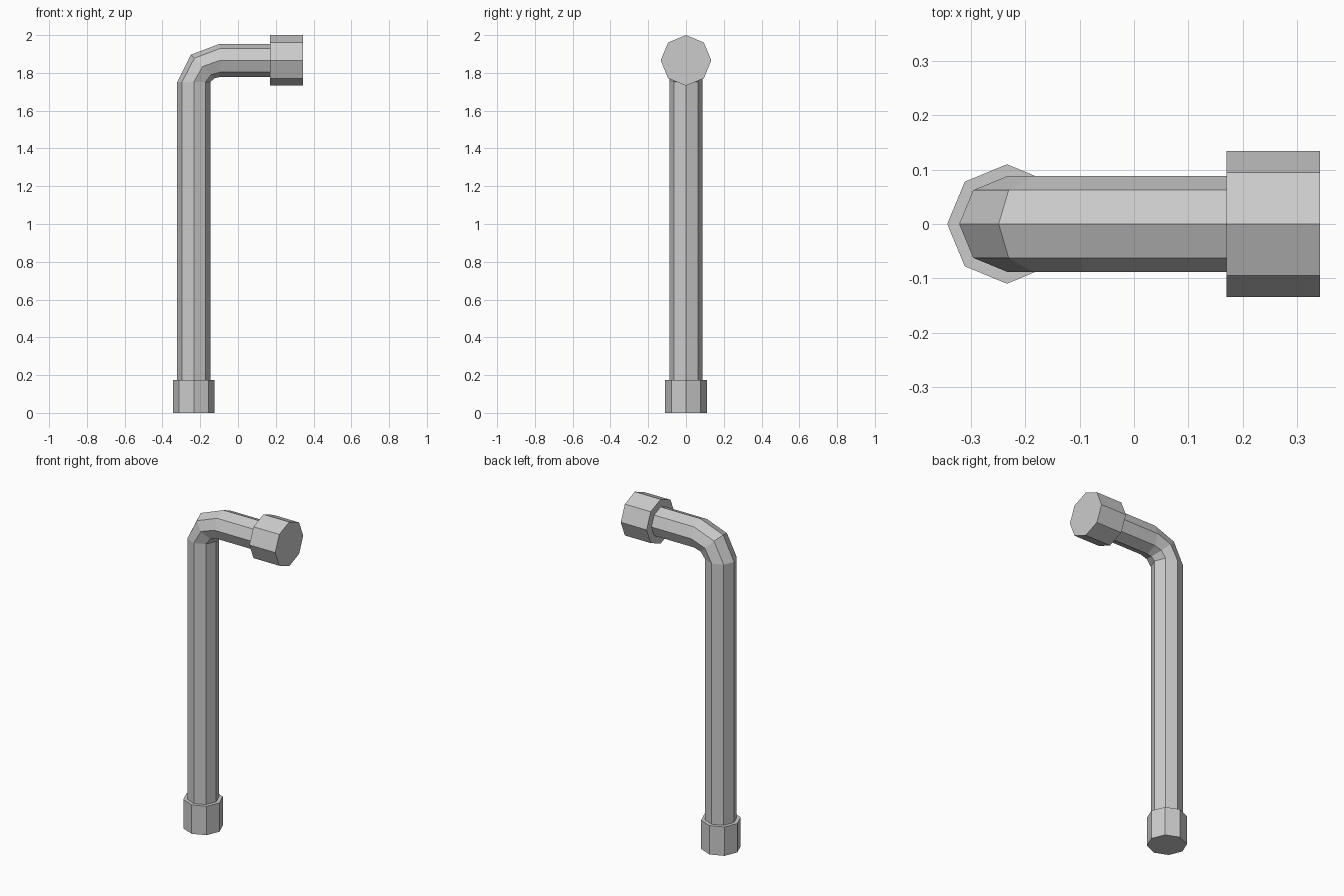
import bpy, bmesh
from math import sin, cos, pi, radians
from mathutils import Vector

if "Cube" in bpy.data.objects:
    bpy.data.objects.remove(bpy.data.objects["Cube"])

SIDES = 8


def loft(name, stations, radius, capped):
    """Octagonal tube through (x, z, tilt) stations; tilt 0 points up, 90 points along +x."""
    bm = bmesh.new()
    rings = []
    for x, z, tilt in stations:
        t = radians(tilt)
        out = Vector((-cos(t), 0, sin(t)))      # outer side of the bend
        side = Vector((0, 1, 0))
        rings.append([bm.verts.new(Vector((x, 0, z)) + radius *
                      (out * cos(2 * pi * i / SIDES) + side * sin(2 * pi * i / SIDES)))
                      for i in range(SIDES)])
    for a, b in zip(rings, rings[1:]):
        for i in range(SIDES):
            j = (i + 1) % SIDES
            bm.faces.new((a[i], a[j], b[j], b[i]))
    if capped:
        bm.faces.new(rings[0])
        bm.faces.new(rings[-1])
    bmesh.ops.recalc_face_normals(bm, faces=bm.faces)
    # open tubes: make sure the faces point away from the axis
    f = min(bm.faces, key=lambda f: f.calc_center_median().x)
    if f.normal.x > 0:
        bmesh.ops.reverse_faces(bm, faces=bm.faces)
    mesh = bpy.data.meshes.new(name)
    bm.to_mesh(mesh)
    bm.free()
    obj = bpy.data.objects.new(name, mesh)
    bpy.context.collection.objects.link(obj)
    return obj


PX, PZ = -0.234, 1.866      # axis of the upright and of the top arm

# Bent pipe
loft("bent_pipe", [(PX, 0.175, 0), (PX, 1.752, 0), (-0.187, 1.834, 45),
                   (-0.097, PZ, 90), (0.17, PZ, 90)], 0.088, False)
# End collars
loft("bottom_collar", [(PX, 0, 0), (PX, 0.175, 0)], 0.11, True)
loft("top_collar", [(0.17, PZ, 90), (0.343, PZ, 90)], 0.134, True)
